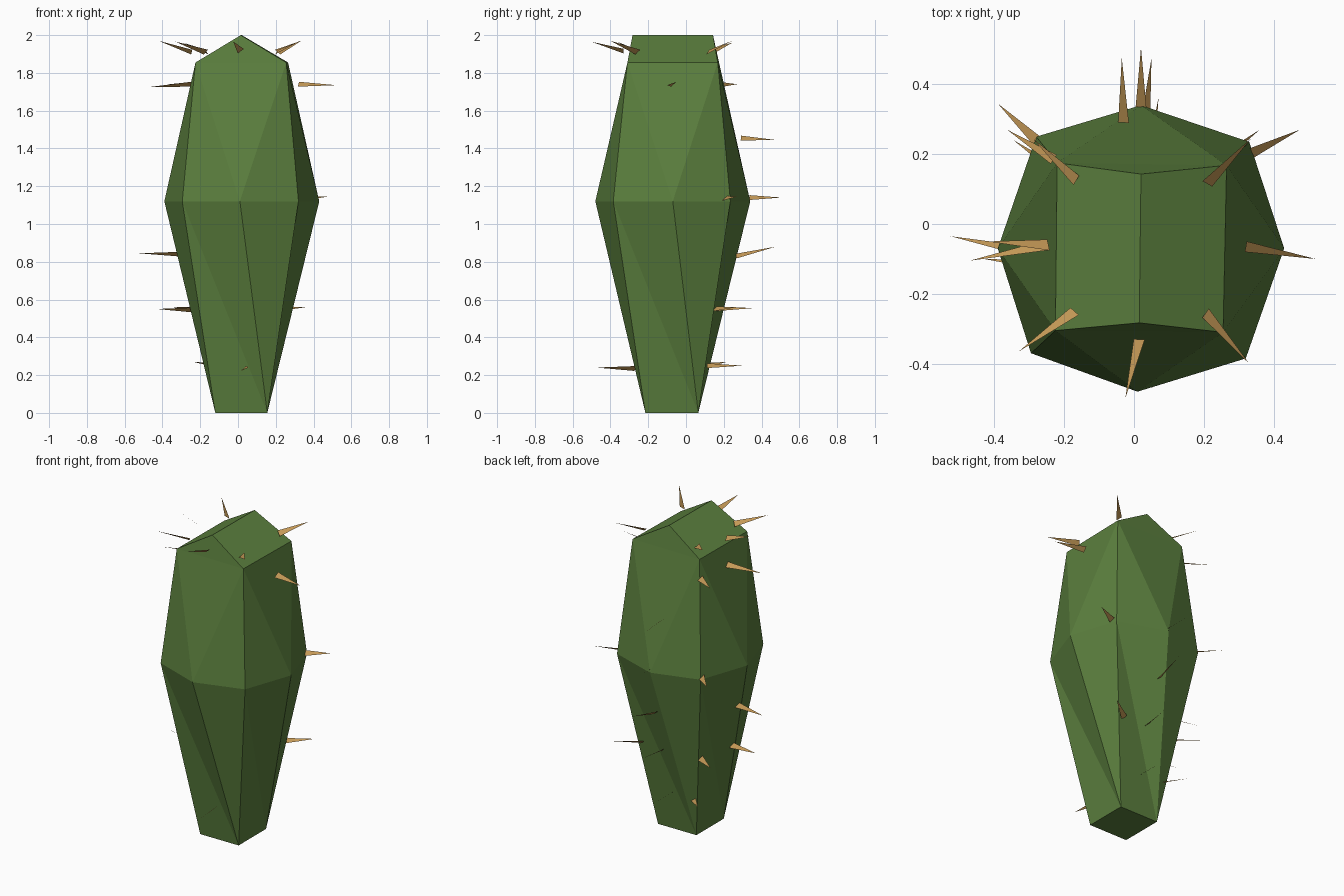
import bpy
import bmesh
from math import cos, sin, radians
from mathutils import Vector

cube = bpy.data.objects.get("Cube")
if cube:
    bpy.data.objects.remove(cube, do_unlink=True)


def make_material(name, color):
    mat = bpy.data.materials.new(name)
    mat.use_nodes = True
    mat.diffuse_color = (*color, 1)
    bsdf = next(n for n in mat.node_tree.nodes if n.type == "BSDF_PRINCIPLED")
    bsdf.inputs["Base Color"].default_value = (*color, 1)
    bsdf.inputs["Roughness"].default_value = 0.9
    return mat


def make_object(name, bm, mat):
    mesh = bpy.data.meshes.new(name)
    bm.to_mesh(mesh)
    bm.free()
    mesh.materials.append(mat)
    obj = bpy.data.objects.new(name, mesh)
    bpy.context.collection.objects.link(obj)
    return obj


green = make_material("cactus green", (0.105, 0.213, 0.048))
tan = make_material("spine tan", (0.55, 0.315, 0.093))

# Body: square foot, eight-sided waist, square shoulders and a ridged top
bm = bmesh.new()


def ring(points, z):
    return [bm.verts.new((x, y, z)) for x, y in points]


foot = ring([(0.155, -0.215), (0.155, 0.065), (-0.12, 0.065), (-0.12, -0.215)], 0)
waist = ring([(0.01, -0.48), (0.32, -0.385), (0.43, -0.07), (0.33, 0.235),
              (0.02, 0.34), (-0.28, 0.25), (-0.39, -0.07), (-0.295, -0.37)], 1.12)
shoulder = ring([(0.255, -0.31), (0.265, 0.168), (-0.22, 0.175), (-0.225, -0.305)], 1.855)
ridge = ring([(0.015, -0.283), (0.02, 0.143)], 2)

for i in range(4):
    low, low_next = foot[i], foot[(i + 1) % 4]
    high, high_prev = shoulder[i], shoulder[i - 1]
    middle, corner, following = waist[2 * i], waist[2 * i + 1], waist[(2 * i + 2) % 8]
    for face in ((low, corner, middle), (low, low_next, corner),
                 (low_next, following, corner), (middle, corner, high),
                 (corner, following, high), (middle, high, high_prev)):
        bm.faces.new(face)

front_right, back_right, back_left, front_left = shoulder
front_ridge, back_ridge = ridge
for face in ((front_left, front_right, front_ridge),
             (back_right, back_left, back_ridge),
             (front_right, back_right, back_ridge, front_ridge),
             (back_left, front_left, front_ridge, back_ridge),
             foot[::-1]):
    bm.faces.new(face)
bmesh.ops.recalc_face_normals(bm, faces=bm.faces)
make_object("cactus_body", bm, green)

# Spines: flat tapering blades, each as (root, tip)
TOP_SPINES = [
    ((0.015, -0.33, 1.915), (-0.025, -0.5, 1.965)),
    ((-0.17, -0.25, 1.91), (-0.33, -0.365, 1.965)),
    ((-0.245, -0.06, 1.91), (-0.42, -0.05, 1.97)),
    ((-0.165, 0.125, 1.91), (-0.29, 0.245, 1.96)),
    ((0.21, 0.115, 1.91), (0.335, 0.245, 1.97)),
    ((0.205, -0.255, 1.91), (0.33, -0.4, 1.97)),
]
SIDE_SPINES = [
    ((0.32, -0.065, 1.74), (0.52, -0.1, 1.735)),
    ((-0.25, -0.06, 1.74), (-0.47, -0.105, 1.725)),
    ((-0.23, 0.185, 1.74), (-0.363, 0.27, 1.74)),
    ((0.33, 0.2, 1.135), (0.475, 0.27, 1.145)),
    ((-0.28, 0.24, 1.135), (-0.39, 0.345, 1.14)),
    ((-0.3, -0.08, 0.84), (-0.525, -0.035, 0.845)),
    ((-0.24, -0.12, 0.545), (-0.43, -0.1, 0.55)),
    ((0.2, 0.15, 0.55), (0.36, 0.27, 0.56)),
    ((-0.2, 0.14, 0.55), (-0.345, 0.24, 0.56)),
    ((-0.11, 0.09, 0.25), (-0.235, 0.215, 0.27)),
]
BACK_AND_FRONT_SPINES = [
    ((-0.03, 0.29, 1.455), (-0.035, 0.475, 1.445)),
    ((0.02, 0.335, 1.14), (0.02, 0.505, 1.14)),
    ((0.03, 0.265, 0.83), (0.05, 0.475, 0.88)),
    ((0.04, 0.14, 0.55), (0.07, 0.36, 0.555)),
    ((0.03, 0.11, 0.25), (0.03, 0.3, 0.25)),
    ((0.03, -0.27, 0.235), (0.055, -0.475, 0.24)),
]
TWIST = radians(40)
HALF_WIDTH = 0.02

bm = bmesh.new()
for root, tip in TOP_SPINES + SIDE_SPINES + BACK_AND_FRONT_SPINES:
    root, tip = Vector(root), Vector(tip)
    outward = (tip - root).normalized()
    side = Vector((0, 0, 1)).cross(outward).normalized()
    up = outward.cross(side)
    across = (side * cos(TWIST) + up * sin(TWIST)) * HALF_WIDTH
    bm.faces.new([bm.verts.new(p) for p in (root - across, tip, root + across)])
    # keep the upper side of each blade facing up
bm.normal_update()
bmesh.ops.reverse_faces(bm, faces=[f for f in bm.faces if f.normal.z < 0])
make_object("spines", bm, tan)
